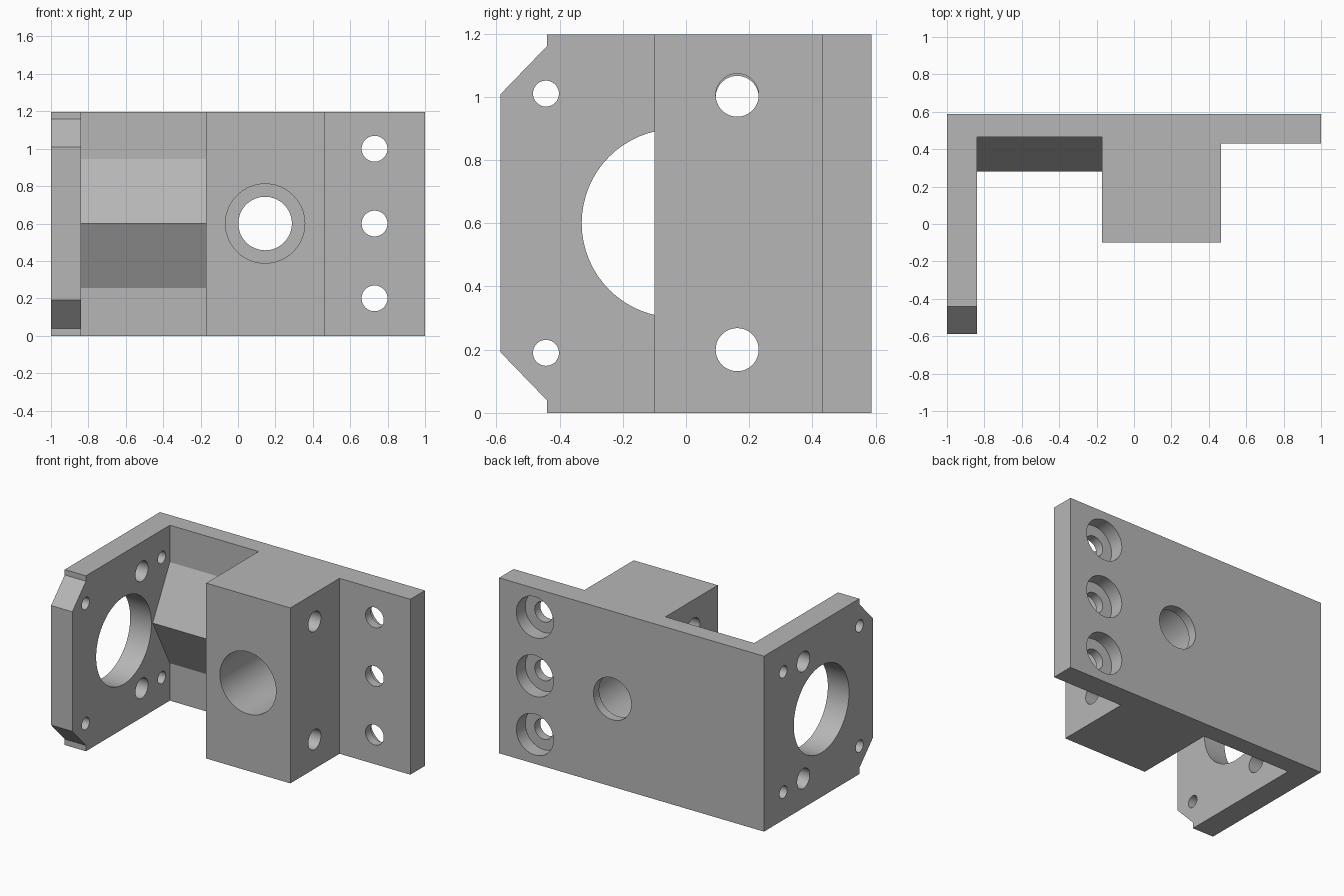
import bpy, bmesh, math
from mathutils import Matrix, Vector

if "Cube" in bpy.data.objects:
    bpy.data.objects.remove(bpy.data.objects["Cube"], do_unlink=True)

H, D, MID = 1.197, 0.587, 0.6      # height, half depth, hole axis height

grey = bpy.data.materials.new("light grey metal")
grey.use_nodes = True
colour = (0.47, 0.47, 0.47, 1)
grey.diffuse_color = colour
grey.node_tree.nodes["Principled BSDF"].inputs["Base Color"].default_value = colour


def finish(name, bm):
    bmesh.ops.recalc_face_normals(bm, faces=bm.faces)
    mesh = bpy.data.meshes.new(name)
    bm.to_mesh(mesh)
    bm.free()
    mesh.materials.append(grey)
    obj = bpy.data.objects.new(name, mesh)
    bpy.context.collection.objects.link(obj)
    return obj


def prism(name, points, axis, start, end):
    """Extrude a closed profile along x or z."""
    place = (lambda a, b: (start, a, b)) if axis == "x" else (lambda a, b: (a, b, start))
    bm = bmesh.new()
    face = bm.faces.new([bm.verts.new(place(a, b)) for a, b in points])
    moved = bmesh.ops.extrude_face_region(bm, geom=[face])["geom"]
    shift = Vector((end - start, 0, 0) if axis == "x" else (0, 0, end - start))
    bmesh.ops.translate(bm, vec=shift, verts=[v for v in moved if isinstance(v, bmesh.types.BMVert)])
    return finish(name, bm)


def cylinder(axis, a, z, radius, start, end):
    """Cylinder along x (a is its y) or along y (a is its x)."""
    mid = (start + end) / 2
    if axis == "x":
        pose = Matrix.Translation((mid, a, z)) @ Matrix.Rotation(math.pi / 2, 4, "Y")
    else:
        pose = Matrix.Translation((a, mid, z)) @ Matrix.Rotation(math.pi / 2, 4, "X")
    bm = bmesh.new()
    bmesh.ops.create_cone(bm, cap_ends=True, segments=64, radius1=radius, radius2=radius,
                          depth=end - start, matrix=pose)
    return finish("cutter", bm)


def combine(target, other, operation="DIFFERENCE"):
    """Apply a boolean and discard the helper."""
    mod = target.modifiers.new("boolean", "BOOLEAN")
    mod.operation, mod.object, mod.solver = operation, other, "EXACT"
    graph = bpy.context.evaluated_depsgraph_get()
    mesh = bpy.data.meshes.new_from_object(target.evaluated_get(graph))
    target.modifiers.clear()
    target.data = mesh
    bpy.data.objects.remove(other, do_unlink=True)


# Main body: side flange, back plate, bearing block and mounting tab
bracket = prism("mounting_bracket", [
    (-1, -D), (-0.84, -D), (-0.84, 0.465), (-0.17, 0.465), (-0.17, -0.1),
    (0.465, -0.1), (0.465, 0.43), (1, 0.43), (1, D), (-1, D)], "z", 0, H)

# Stiffening ridge between flange and block
ridge = prism("ridge", [(0.28, MID), (0.465, 0.945), (0.52, 0.945), (0.52, 0.255),
                        (0.465, 0.255)], "x", -0.9, -0.12)
combine(bracket, ridge, "UNION")

# Notched front corners of the flange
notch = [(-0.44, 1.16), (-0.44, 1.4), (-0.73, 1.4), (-0.73, 0.86)]
for flip in (False, True):
    corner = [(y, 2 * MID - z if flip else z) for y, z in notch]
    combine(bracket, prism("cutter", corner, "x", -1.1, -0.7))

# Flange: large opening, four screw holes, two access holes
combine(bracket, cylinder("x", -0.032, MID, 0.298, -1.1, -0.7))
for y in (-0.443, 0.378):
    for side in (-1, 1):
        combine(bracket, cylinder("x", y, MID + side * 0.41, 0.041, -1.1, -0.75))
for z, flange_z in ((0.2, 0.2), (1.005, 0.998)):
    combine(bracket, cylinder("x", 0.162, flange_z, 0.068, -1.1, -0.7))
    combine(bracket, cylinder("x", 0.162, z, 0.068, -0.3, 0.6))

# Block: stepped bearing bore with a thin rear lip
combine(bracket, cylinder("y", 0.145, MID, 0.212, -0.2, 0.525))
combine(bracket, cylinder("y", 0.145, MID, 0.143, 0.4, 0.7))

# Tab: three holes counterbored from the back
for z in (0.2, 0.6, 1.0):
    combine(bracket, cylinder("y", 0.73, z, 0.069, 0.3, 0.7))
    combine(bracket, cylinder("y", 0.73, z, 0.14, 0.49, 0.7))

# Smooth the bores, keep machined edges sharp
bpy.ops.object.select_all(action="DESELECT")
bracket.select_set(True)
bpy.context.view_layer.objects.active = bracket
bpy.ops.object.shade_smooth_by_angle(angle=math.radians(25))
